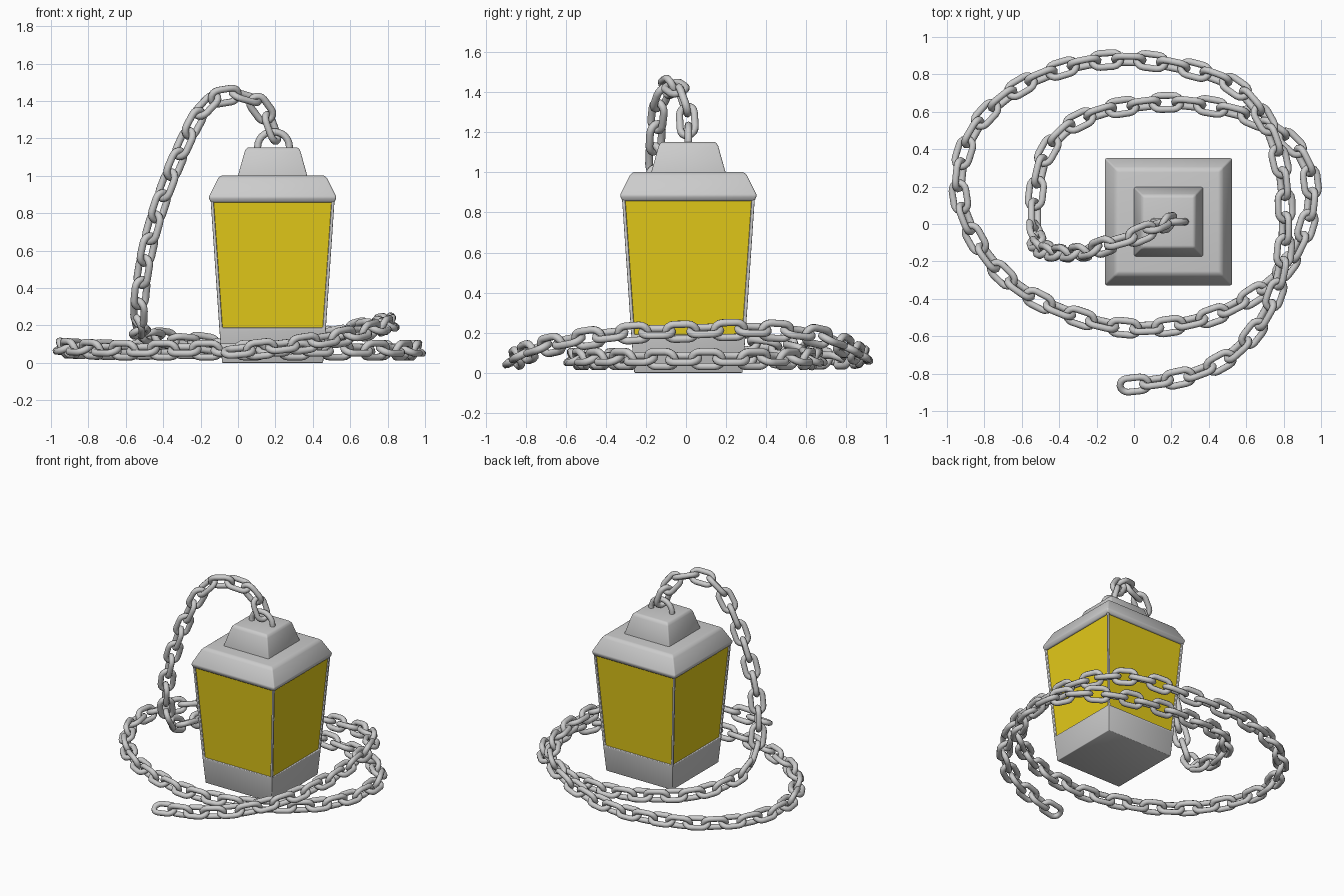
import bpy, bmesh, math
from mathutils import Vector, Matrix

if "Cube" in bpy.data.objects:
    bpy.data.objects.remove(bpy.data.objects["Cube"])

CX, CY = 0.185, 0.012


def finish(bm, name, bevel=0.0):
    bmesh.ops.recalc_face_normals(bm, faces=bm.faces)
    me = bpy.data.meshes.new(name)
    bm.to_mesh(me)
    bm.free()
    ob = bpy.data.objects.new(name, me)
    bpy.context.collection.objects.link(ob)
    if bevel:
        me.shade_smooth()
        m = ob.modifiers.new("bevel", 'BEVEL')
        m.width, m.segments, m.limit_method = bevel, 2, 'ANGLE'
        m.angle_limit = math.radians(20)
    return ob


def square_stack(rings):
    """Closed solid from (half width, z) square rings; returns bmesh and side faces per level."""
    bm = bmesh.new()
    loops = [[bm.verts.new((CX + sx * h, CY + sy * h, z))
              for sx, sy in ((-1, -1), (1, -1), (1, 1), (-1, 1))] for h, z in rings]
    bm.faces.new(loops[0][::-1])
    bm.faces.new(loops[-1])
    levels = [[bm.faces.new((a[i], a[(i + 1) % 4], b[(i + 1) % 4], b[i])) for i in range(4)]
              for a, b in zip(loops, loops[1:])]
    return bm, levels


# Lantern frame: tapered body with four recessed window openings
bm, levels = square_stack([(0.27, 0), (0.284, 0.172), (0.332, 0.88)])
bmesh.ops.recalc_face_normals(bm, faces=bm.faces)
windows = levels[1]
bmesh.ops.inset_individual(bm, faces=windows, thickness=0.021, depth=0)
bmesh.ops.inset_individual(bm, faces=windows, thickness=0.003, depth=-0.012)
bmesh.ops.delete(bm, geom=windows, context='FACES')
finish(bm, "lantern_frame", 0.004)

# Glass filling the openings
bm, _ = square_stack([(0.274, 0.175), (0.321, 0.875)])
glass = finish(bm, "glass_panes")
mat = bpy.data.materials.new("yellow_glass")
mat.diffuse_color = (0.78, 0.6, 0.01, 1)
mat.use_nodes = True
mat.node_tree.nodes["Principled BSDF"].inputs["Base Color"].default_value = mat.diffuse_color
glass.data.materials.append(mat)

# Roof and stepped cap
bm, _ = square_stack([(0.33, 0.857), (0.342, 0.885), (0.29, 0.99), (0.272, 1.003)])
finish(bm, "roof", 0.008)
bm, _ = square_stack([(0.187, 0.995), (0.147, 1.138), (0.134, 1.152)])
finish(bm, "roof_cap", 0.008)


def link_mesh(name, straight, radius, wire, arc=8, sides=8):
    """Stadium-shaped wire loop, long axis x, lying in the xy plane."""
    bm = bmesh.new()
    rings = []
    for end in (1, -1):
        for i in range(arc + 1):
            a = math.pi * i / arc - math.pi / 2 + (0 if end == 1 else math.pi)
            out = Vector((math.cos(a), math.sin(a), 0))
            c = Vector((end * straight / 2, 0, 0)) + out * radius
            rings.append([bm.verts.new(c + out * wire * math.cos(t) + Vector((0, 0, wire * math.sin(t))))
                          for t in (2 * math.pi * k / sides for k in range(sides))])
    n = len(rings)
    for i in range(n):
        for k in range(sides):
            a, b, k2 = rings[i], rings[(i + 1) % n], (k + 1) % sides
            bm.faces.new((a[k], b[k], b[k2], a[k2])).smooth = True
    return finish(bm, name)


# Hanging loop on the cap
eye = link_mesh("hanging_loop", 0.01, 0.08, 0.019, 12)
eye.matrix_world = Matrix.Translation((0.19, CY, 1.155)) @ Matrix.Rotation(math.pi / 2, 4, 'X')

# Chain path: arch down from the lantern, then around it and over itself
path = [(0.20, 0.01, 1.20), (0.15, 0.0, 1.33), (0.07, -0.04, 1.42), (-0.03, -0.08, 1.435),
        (-0.14, -0.11, 1.41), (-0.22, -0.14, 1.31), (-0.32, -0.155, 1.10), (-0.41, -0.155, 0.87),
        (-0.48, -0.14, 0.63), (-0.52, -0.10, 0.40), (-0.53, -0.03, 0.24), (-0.53, 0.12, 0.17),
        (-0.49, 0.34, 0.15), (-0.38, 0.50, 0.13), (-0.2, 0.595, 0.11), (0.0, 0.635, 0.08),
        (0.25, 0.65, 0.068), (0.6, 0.585, 0.068), (0.83, 0.45, 0.068), (0.94, 0.28, 0.068),
        (0.94, 0.05, 0.068), (0.85, -0.18, 0.068), (0.7, -0.34, 0.068), (0.4, -0.5, 0.068),
        (0.0, -0.56, 0.068), (-0.35, -0.48, 0.068), (-0.65, -0.32, 0.068), (-0.85, -0.08, 0.075),
        (-0.94, 0.2, 0.08), (-0.86, 0.5, 0.075), (-0.62, 0.73, 0.07), (-0.3, 0.855, 0.075),
        (0.0, 0.88, 0.08), (0.3, 0.83, 0.11), (0.54, 0.74, 0.16), (0.7, 0.56, 0.2),
        (0.79, 0.3, 0.215), (0.81, 0.0, 0.205), (0.79, -0.25, 0.2), (0.71, -0.48, 0.175),
        (0.54, -0.69, 0.135), (0.3, -0.81, 0.095), (0.0, -0.86, 0.06), (-0.06, -0.865, 0.055)]
P = [Vector(p) for p in path]
P = [2 * P[0] - P[1]] + P + [2 * P[-1] - P[-2]]
dense = []
for a, b, c, d in zip(P, P[1:], P[2:], P[3:]):
    for s in range(24):
        t = s / 24
        dense.append(0.5 * (2 * b + (c - a) * t + (2 * a - 5 * b + 4 * c - d) * t * t
                            + (3 * b - a - 3 * c + d) * t ** 3))

# Joints at an equal distance along the path
length = sum((q - p).length for p, q in zip(dense, dense[1:]))
pitch = length / round(length / 0.121)
joints, walked = [dense[0]], 0.0
for p, q in zip(dense, dense[1:]):
    step = (q - p).length
    while walked + step >= pitch * len(joints):
        joints.append(p.lerp(q, (pitch * len(joints) - walked) / step))
    walked += step
if (dense[-1] - joints[-1]).length > pitch / 2:
    joints.append(dense[-1])

# Chain links, each turned a quarter turn from the last; the end link lies flat
proto = link_mesh("chain_link", 0.071, 0.041, 0.019)
side = Vector((0, 1, 0))
last = len(joints) - 2
for i, (p, q) in enumerate(zip(joints, joints[1:])):
    x = (q - p).normalized()
    side = Vector((0, 0, 1)).cross(x) if abs(x.z) < 0.8 else side - x * side.dot(x)
    side.normalize()
    rot = Matrix((x, side, x.cross(side))).transposed().to_4x4()
    twist = math.radians(-25 + 90 * ((last - i) % 2))
    ob = proto if i == 0 else bpy.data.objects.new("chain_link", proto.data)
    if i:
        bpy.context.collection.objects.link(ob)
    ob.matrix_world = Matrix.Translation((p + q) / 2) @ rot @ Matrix.Rotation(twist, 4, 'X')
